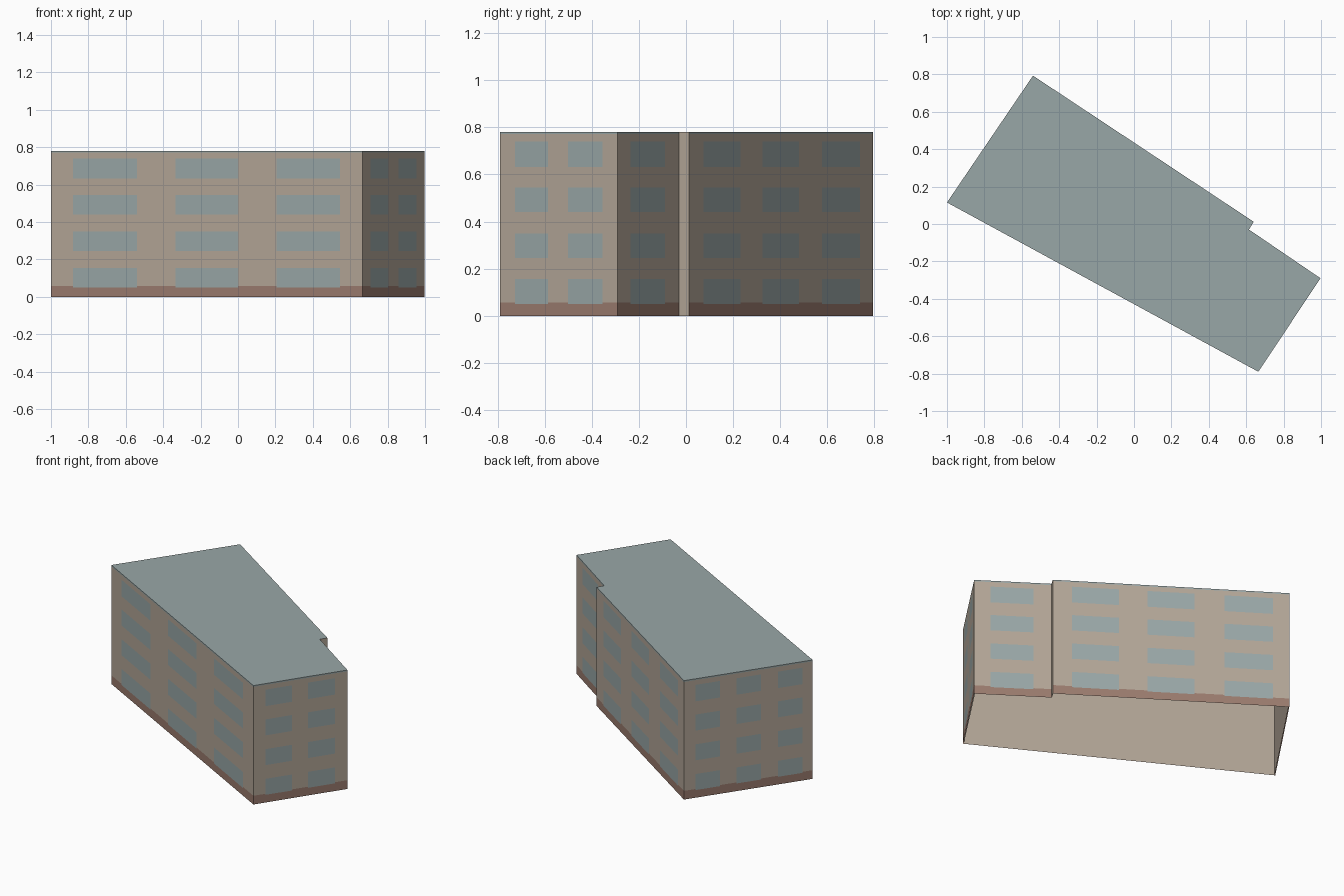
import bpy
import bmesh

old = bpy.data.objects.get("Cube")
if old:
    bpy.data.objects.remove(old, do_unlink=True)


def srgb(*rgb):
    return tuple(((c / 255 + 0.055) / 1.055) ** 2.4 for c in rgb) + (1.0,)


def make_material(name, colour):
    mat = bpy.data.materials.new(name)
    mat.use_nodes = True
    mat.diffuse_color = colour
    shader = mat.node_tree.nodes["Principled BSDF"]
    shader.inputs["Base Color"].default_value = colour
    shader.inputs["Roughness"].default_value = 0.9
    return mat


PLASTER = make_material("beige plaster", srgb(179, 166, 151))
GLASS = make_material("grey blue", srgb(153, 167, 167))
BRICK = make_material("brown plinth", srgb(154, 123, 110))
MATERIALS = [PLASTER, GLASS, BRICK]

HEIGHT = 0.78
PLINTH = 0.057
TRIM = 0.771
ROWS = [(0.05, 0.155), (0.245, 0.35), (0.44, 0.545), (0.632, 0.74)]
FOOTPRINT = [(-1.0, 0.115), (0.665, -0.79), (0.997, -0.29),
             (0.615, -0.03), (0.64, 0.012), (-0.54, 0.793)]

# Window columns of each wall, as fractions of its length
WALLS = [
    ("front_wall", [(0.07, 0.276), (0.40, 0.60), (0.724, 0.928)]),
    ("left_end_wall", [(0.13, 0.41), (0.58, 0.87)]),
    ("recessed_back_wall", [(0.21, 0.77)]),
    ("step_wall", []),
    ("back_wall", [(0.08, 0.28), (0.40, 0.60), (0.725, 0.93)]),
    ("right_end_wall", [(0.09, 0.28), (0.41, 0.60), (0.73, 0.92)]),
]


def finish(bm, name, materials):
    mesh = bpy.data.meshes.new(name)
    bm.to_mesh(mesh)
    bm.free()
    for mat in materials:
        mesh.materials.append(mat)
    obj = bpy.data.objects.new(name, mesh)
    bpy.context.collection.objects.link(obj)
    return obj


def inside(value, spans):
    return any(a < value < b for a, b in spans)


def build_wall(name, start, end, columns):
    """Wall cut into panels, coloured by column, row and height."""
    cuts_u = sorted({0.0, 1.0, *(u for span in columns for u in span)})
    cuts_z = [0.0, HEIGHT]
    if columns:
        cuts_z += [PLINTH, TRIM] + [z for row in ROWS for z in row]
    cuts_z.sort()
    bm = bmesh.new()
    grid = [[bm.verts.new((start[0] + (end[0] - start[0]) * u,
                           start[1] + (end[1] - start[1]) * u, z))
             for u in cuts_u] for z in cuts_z]
    for j in range(len(cuts_z) - 1):
        for i in range(len(cuts_u) - 1):
            face = bm.faces.new((grid[j][i], grid[j][i + 1],
                                 grid[j + 1][i + 1], grid[j + 1][i]))
            u = (cuts_u[i] + cuts_u[i + 1]) / 2
            z = (cuts_z[j] + cuts_z[j + 1]) / 2
            if not columns:
                face.material_index = 0
            elif z > TRIM or (inside(u, columns) and inside(z, ROWS)):
                face.material_index = 1
            elif z < PLINTH:
                face.material_index = 2
    finish(bm, name, MATERIALS)


# Outer walls
for i, (name, columns) in enumerate(WALLS):
    build_wall(name, FOOTPRINT[i], FOOTPRINT[(i + 1) % len(FOOTPRINT)], columns)

# Flat roof
bm = bmesh.new()
bm.faces.new([bm.verts.new((x, y, HEIGHT)) for x, y in FOOTPRINT])
finish(bm, "roof", [GLASS])

# Plain inner lining, open at the bottom
bm = bmesh.new()
inner = [(x * 0.995, y * 0.995) for x, y in FOOTPRINT]
low = [bm.verts.new((x, y, 0.0)) for x, y in inner]
high = [bm.verts.new((x, y, HEIGHT - 0.004)) for x, y in inner]
for i in range(len(inner)):
    j = (i + 1) % len(inner)
    bm.faces.new((low[j], low[i], high[i], high[j]))
bm.faces.new(high[::-1])
finish(bm, "inner_lining", [PLASTER])
